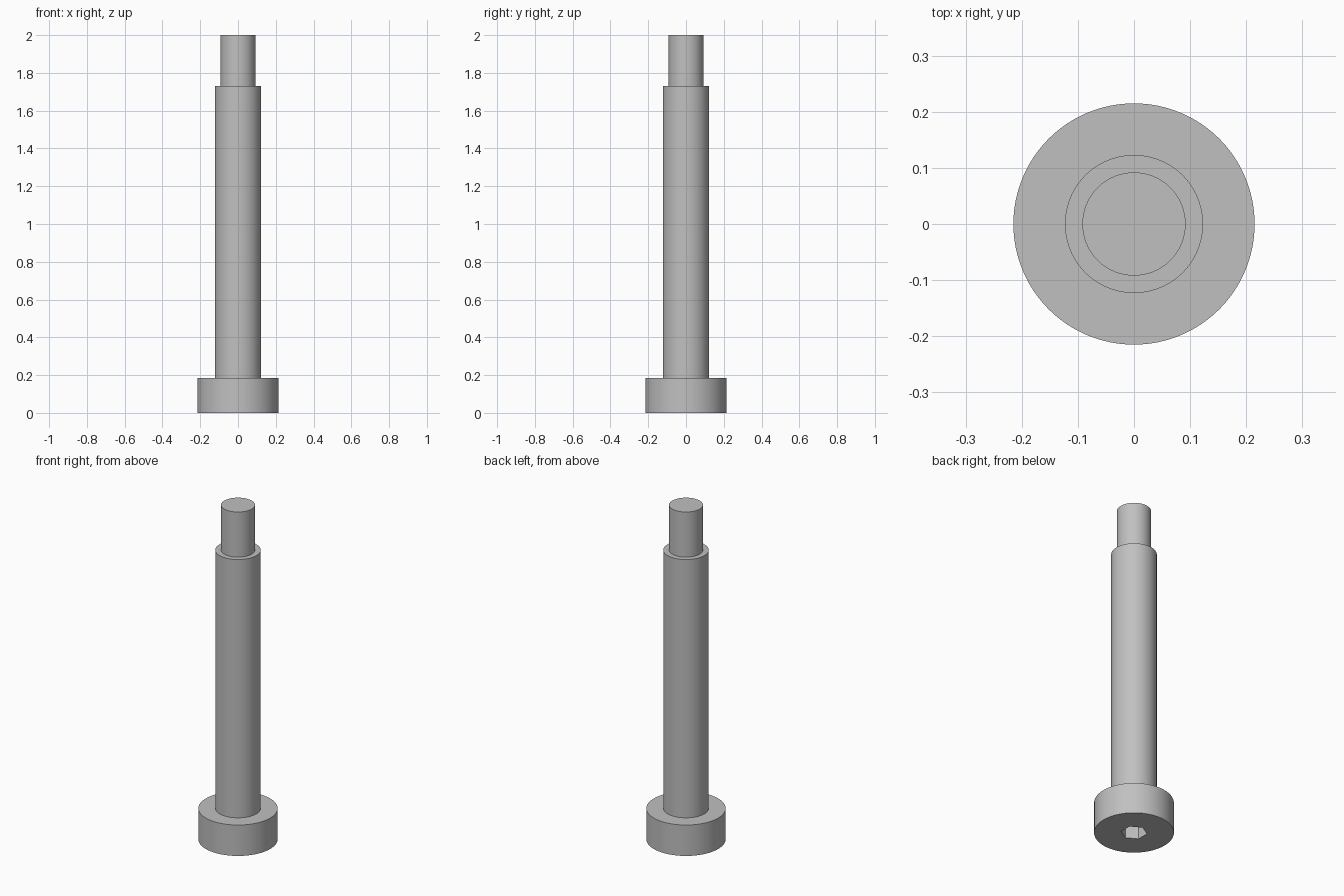
import bpy, bmesh, math

cube = bpy.data.objects.get("Cube")
if cube:
    bpy.data.objects.remove(cube, do_unlink=True)

SIDES = 96
HEAD_R, SHOULDER_R, TIP_R = 0.215, 0.123, 0.092
HEAD_TOP, SHOULDER_TOP, TIP_TOP = 0.185, 1.73, 2.0
SOCKET_R, SOCKET_DEPTH = 0.071, 0.1

steel = bpy.data.materials.new("grey steel")
steel.use_nodes = True
colour = (0.53, 0.53, 0.53, 1)
steel.diffuse_color = colour
steel.node_tree.nodes["Principled BSDF"].inputs["Base Color"].default_value = colour


def ring(bm, radius, z, sides=SIDES, turn=0.0):
    """A closed loop of vertices joined by edges."""
    verts = []
    for i in range(sides):
        a = turn + 2 * math.pi * i / sides
        verts.append(bm.verts.new((radius * math.cos(a), radius * math.sin(a), z)))
    edges = [bm.edges.new((verts[i - 1], verts[i])) for i in range(sides)]
    return verts, edges


def wall(bm, low, high):
    """Quads between two rings with equal side counts."""
    for i in range(len(low)):
        bm.faces.new((low[i - 1], low[i], high[i], high[i - 1]))


bm = bmesh.new()

# Stepped outside: head, shoulder and narrow tip
profile = [(HEAD_R, 0), (HEAD_R, HEAD_TOP), (SHOULDER_R, HEAD_TOP),
           (SHOULDER_R, SHOULDER_TOP), (TIP_R, SHOULDER_TOP), (TIP_R, TIP_TOP)]
rings = [ring(bm, r, z) for r, z in profile]
for (low, _), (high, _) in zip(rings, rings[1:]):
    wall(bm, low, high)
bm.faces.new(rings[-1][0])

# Hexagonal drive socket sunk into the underside of the head
mouth, mouth_edges = ring(bm, SOCKET_R, 0, 6, math.pi / 6)
floor, _ = ring(bm, SOCKET_R, SOCKET_DEPTH, 6, math.pi / 6)
wall(bm, mouth, floor)
bm.faces.new(floor)
bmesh.ops.triangle_fill(bm, edges=rings[0][1] + mouth_edges, use_beauty=True)
bmesh.ops.recalc_face_normals(bm, faces=bm.faces)

mesh = bpy.data.meshes.new("shoulder_bolt")
bm.to_mesh(mesh)
bm.free()
mesh.materials.append(steel)
bolt = bpy.data.objects.new("shoulder_bolt", mesh)
bpy.context.collection.objects.link(bolt)

# Smooth round walls with crisp edges
bpy.ops.object.select_all(action='DESELECT')
bolt.select_set(True)
bpy.context.view_layer.objects.active = bolt
bpy.ops.object.shade_smooth_by_angle(angle=math.radians(30))
